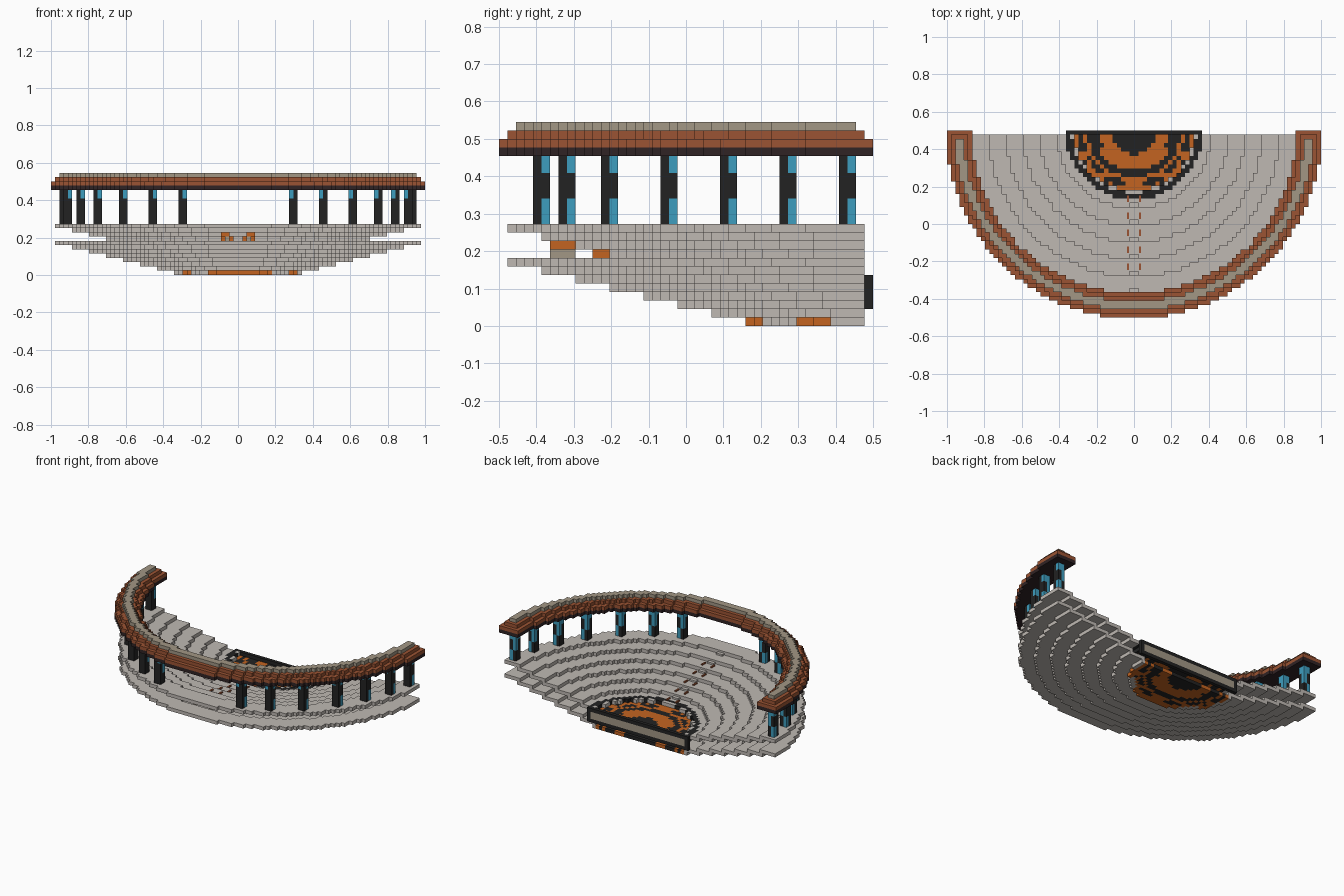
import bpy, bmesh, math

if "Cube" in bpy.data.objects:
    bpy.data.objects.remove(bpy.data.objects["Cube"])

U = 2 / 88          # edge of one block
BACK = 0.5          # y of the straight back edge


def material(name, r, g, b):
    m = bpy.data.materials.new(name)
    m.use_nodes = True
    m.diffuse_color = (r, g, b, 1)
    m.node_tree.nodes["Principled BSDF"].inputs["Base Color"].default_value = (r, g, b, 1)
    return m


STONE = material("pale stone", 0.52, 0.485, 0.45)
BROWN = material("red brown", 0.33, 0.088, 0.033)
DARK = material("dark brown", 0.03, 0.017, 0.018)
BLACK = material("black", 0.016, 0.016, 0.016)
ORANGE = material("orange", 0.55, 0.127, 0.015)
TAN = material("tan", 0.36, 0.31, 0.235)
BLUE = material("sky blue", 0.048, 0.34, 0.52)

SIDES = [(axis, sign) for axis in range(3) for sign in (-1, 1)]


def blocks(name, cells):
    """Build one mesh from {(i, j, k): material}, keeping only exposed block sides."""
    bm = bmesh.new()
    corners, mats = {}, []

    def corner(p):
        if p not in corners:
            corners[p] = bm.verts.new((p[0] * U, BACK - p[1] * U, p[2] * U))
        return corners[p]

    for cell, mat in cells.items():
        if mat not in mats:
            mats.append(mat)
        for axis, sign in SIDES:
            beside = list(cell)
            beside[axis] += sign
            if tuple(beside) in cells:
                continue
            base = list(cell)
            base[axis] += sign > 0
            u, w = [a for a in range(3) if a != axis]
            loop = []
            for du, dw in ((0, 0), (1, 0), (1, 1), (0, 1)):
                p = list(base)
                p[u] += du
                p[w] += dw
                loop.append(corner(tuple(p)))
            # depth runs toward -y, so the winding is mirrored
            if (sign > 0) != (axis == 1):
                loop.reverse()
            bm.faces.new(loop).material_index = mats.index(mat)
    mesh = bpy.data.meshes.new(name)
    bm.to_mesh(mesh)
    bm.free()
    for m in mats:
        mesh.materials.append(m)
    obj = bpy.data.objects.new(name, mesh)
    bpy.context.collection.objects.link(obj)
    return obj


def box(name, x, y, z, mat):
    bm = bmesh.new()
    bmesh.ops.create_cube(bm, size=1)
    for v in bm.verts:
        v.co = [lim[0] + (c + 0.5) * (lim[1] - lim[0]) for c, lim in zip(v.co, (x, y, z))]
    mesh = bpy.data.meshes.new(name)
    bm.to_mesh(mesh)
    bm.free()
    mesh.materials.append(mat)
    bpy.context.collection.objects.link(bpy.data.objects.new(name, mesh))


def half_ring(inner, outer, layer, skip, paint):
    """Half ring of blocks between two radii; skip drops rows at the back."""
    cells = {}
    for i in range(-44, 44):
        for j in range(skip, 44):
            r = math.hypot(i + 0.5, j + 0.5)
            if inner + 0.2 < r <= outer + 0.2:
                cells[i, j, layer] = paint(i, j, r) if callable(paint) else paint
    return cells


def floor_paint(i, j, r):
    """Arc pattern with hooked scrolls, black on the outer edge."""
    sector = math.degrees(math.atan2(j + 0.5, abs(i + 0.5))) % 30
    if r < 5.6 or 9.5 < r < 11:
        return BLACK
    if r <= 9.5:
        return BLACK if j < 4 and r > 8 else ORANGE
    if r > 14.6:
        return BLACK
    if 12 < r < 13.4 and 6 < sector < 22:
        return BLACK
    return BLACK if sector < 5 and r > 12 else ORANGE


def base_paint(i, j, r):
    """Underside pattern, with a rim that alternates stone and orange."""
    if r > 14:
        return ORANGE if j > 12 or (abs(i) // 2) % 3 == 0 else STONE
    return floor_paint(i, j, r)


# Floor of the arena and the matching base below it
blocks("arena_floor", half_ring(-1, 15, 4, 1, floor_paint))
blocks("base_floor", half_ring(-1, 15, 0, 1, base_paint))
blocks("arena_rim", half_ring(14.5, 16, 5, 1, BLACK))

# Two parallel stepped shells: seating on top, underside four layers lower
for shell, lift in (("seating", 4), ("underside", 0)):
    cells = {}
    for step in range(1, 8):
        edge = 15 + 4 * step
        cells.update(half_ring(edge - 5, edge, step + lift, 1, STONE))
    blocks(shell + "_shell", cells)

# Back wall of the stage with its inset stripe
wall = {(i, 0, k): TAN if k in (3, 4) and -15 <= i < 15 else BLACK
        for i in range(-16, 16) for k in range(2, 6)}
blocks("stage_back_wall", wall)

# Central stair with small brown markers on each step
for step in range(1, 7):
    top = (step + 5) * U
    y = BACK - (15 + 4 * step) * U
    box(f"aisle_step_{step}", (-U, U), (y + U, y + 2 * U), (top, top + U / 2), STONE)
    if step < 6:
        for side in (-1, 1):
            x = side * 0.033
            box(f"step_marker_{step}", (x - 0.005, x + 0.005), (y + 0.05, y + 0.085),
                (top, top + 0.008), BROWN)

# Ornaments tucked between the two shells
for side in (-1, 1):
    for name, near, far, y0, y1, layer, mat in (
            ("upper", 2, 4, -0.364, -0.295, 9, ORANGE),
            ("lower", 2, 3, -0.364, -0.295, 8, TAN),
            ("rear", 1, 4, -0.25, -0.205, 8, ORANGE)):
        x = sorted((side * near * U, side * far * U))
        box(f"{name}_ornament", x, (y0, y1), (layer * U, (layer + 1) * U), mat)


def column_paint(front, outer, k):
    """Blue band that winds up a black column."""
    if k > 5:
        return BLACK if front and outer else BLUE
    if k < 3:
        return BLUE if outer and not front else BLACK
    return BLACK if front or outer else BLUE


# Columns around the top tier, mirrored left and right
for n, j in enumerate((2, 9, 16, 23, 30, 35, 38)):
    i = round(math.sqrt(41 ** 2 - (j + 1) ** 2)) - 1
    for side, label in ((1, "left"), (-1, "right")):
        cells = {}
        for di in (0, 1):
            for dj in (0, 1):
                for k in range(8):
                    col = i + di if side > 0 else -1 - i - di
                    cells[col, j + dj, 12 + k] = column_paint(dj == 1, di == 1, k)
        blocks(f"{label}_column_{n + 1}", cells)

# Stepped curved roof
for name, inner, outer, layer, skip, mat in (
        ("roof_soffit", 38, 44, 20, 0, DARK),
        ("roof_lower_course", 38, 44, 21, 0, BROWN),
        ("roof_upper_course", 39, 43, 22, 1, BROWN),
        ("roof_ridge", 40, 42, 23, 2, TAN)):
    blocks(name, half_ring(inner, outer, layer, skip, mat))
